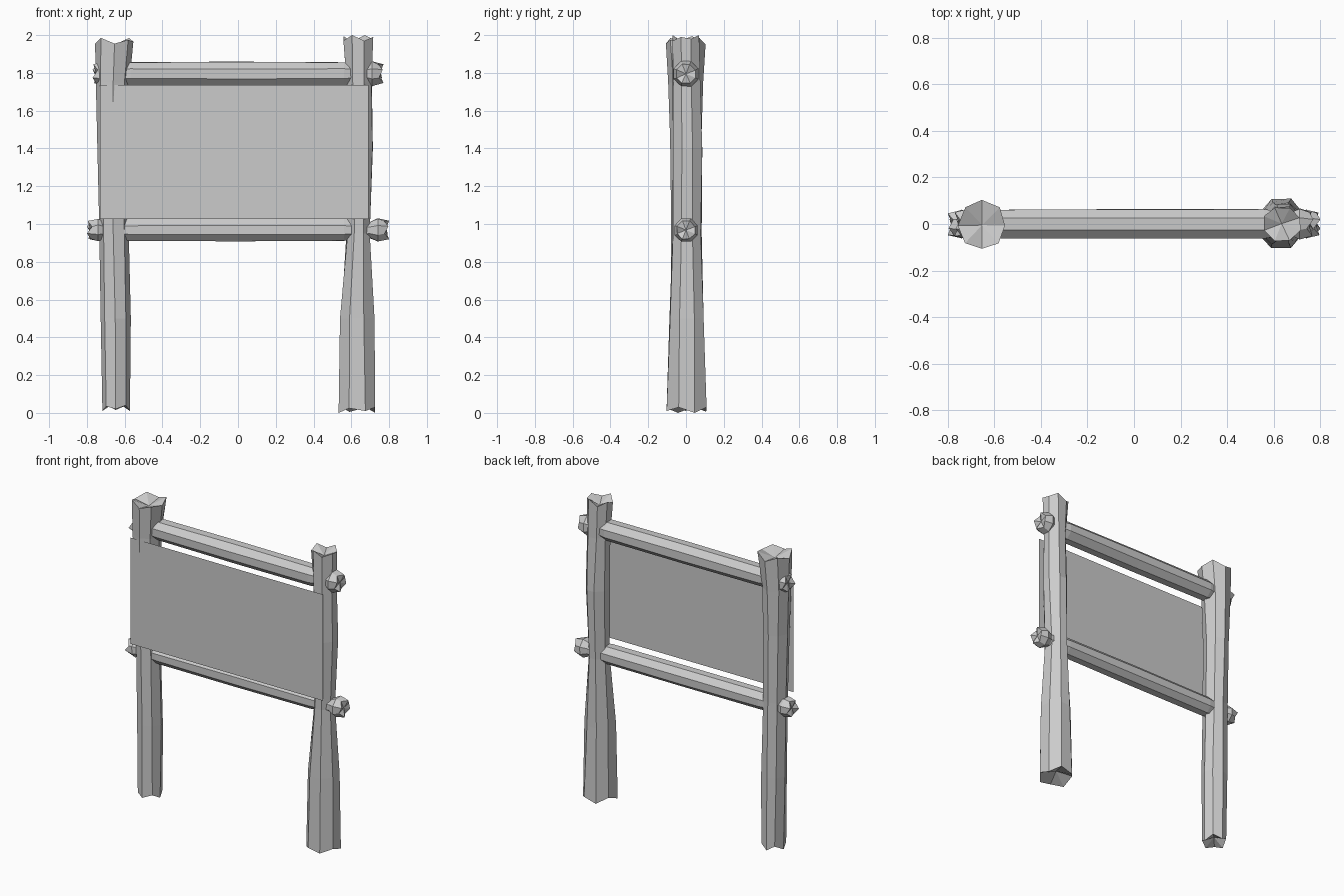
import bpy, bmesh, math, random
from mathutils import Vector

if "Cube" in bpy.data.objects:
    bpy.data.objects.remove(bpy.data.objects["Cube"])

random.seed(4)
SIDES = 8
JAG_A = [0.0, 0.03, 0.005, 0.035, 0.0, 0.025, 0.01, 0.03]
JAG_B = [0.02, 0.0, 0.035, 0.005, 0.03, 0.0, 0.03, 0.01]


def make_object(name, bm):
    bmesh.ops.recalc_face_normals(bm, faces=bm.faces)
    mesh = bpy.data.meshes.new(name)
    bm.to_mesh(mesh)
    bm.free()
    obj = bpy.data.objects.new(name, mesh)
    bpy.context.collection.objects.link(obj)
    return obj


def log(name, rings, place, phase, dent, jag=1.0, wobble=0.004):
    """Rough faceted log. Each ring: position, (min, max) on two cross axes.
    Both ends are jagged, with a centre point sunk by dent."""
    bm = bmesh.new()
    scale = max(math.cos(phase + k * math.tau / SIDES) for k in range(SIDES))
    loops = []
    for n, (t, (a0, a1), (b0, b1)) in enumerate(rings):
        loop = []
        for k in range(SIDES):
            ang = phase + k * math.tau / SIDES
            a = (a0 + a1) / 2 + (a1 - a0) / 2 * math.cos(ang) / scale
            b = (b0 + b1) / 2 + (b1 - b0) / 2 * math.sin(ang) / scale
            a += random.uniform(-wobble, wobble)
            b += random.uniform(-wobble, wobble)
            shift = 0
            if n == 0:
                shift = JAG_A[k] * jag
            elif n == len(rings) - 1:
                shift = -JAG_B[k] * jag
            loop.append(bm.verts.new(place(t + shift, a, b)))
        loops.append(loop)
    for lo, hi in zip(loops, loops[1:]):
        for k in range(SIDES):
            j = (k + 1) % SIDES
            bm.faces.new((lo[k], lo[j], hi[j], hi[k]))
    for n, sign in ((0, 1), (-1, -1)):
        t, (a0, a1), (b0, b1) = rings[n]
        tip = bm.verts.new(place(t + sign * dent, (a0 + a1) / 2, (b0 + b1) / 2))
        for k in range(SIDES):
            bm.faces.new((loops[n][k], loops[n][(k + 1) % SIDES], tip))
    return make_object(name, bm)


def upright(t, a, b):
    return Vector((a, b, t))


def along_x(t, a, b):
    return Vector((t, a, b))


# Upright posts: height, x range, y range
log("left_post", [
    (0.01, (-0.72, -0.57), (-0.08, 0.08)),
    (0.50, (-0.73, -0.57), (-0.078, 0.078)),
    (1.00, (-0.735, -0.583), (-0.077, 0.075)),
    (1.45, (-0.745, -0.582), (-0.086, 0.083)),
    (1.75, (-0.75, -0.578), (-0.098, 0.09)),
    (1.985, (-0.755, -0.55), (-0.11, 0.10)),
], upright, 0, 0.05)
log("right_post", [
    (0.0, (0.535, 0.73), (-0.10, 0.11)),
    (0.50, (0.542, 0.72), (-0.087, 0.093)),
    (0.95, (0.577, 0.695), (-0.07, 0.08)),
    (1.40, (0.575, 0.714), (-0.07, 0.083)),
    (1.75, (0.572, 0.705), (-0.068, 0.072)),
    (2.0, (0.555, 0.713), (-0.07, 0.073)),
], upright, math.pi / 8, 0.055)


# Cross rails with knobbly ends outside the posts
def rail(name, z, r, left, right):
    def ring(x, f):
        return (x, (-r * f, r * f), (z - r * f, z + r * f))
    log(name, [
        ring(left, 0.8), ring(left + 0.06, 1.02), ring(left + 0.10, 0.72),
        ring(-0.57, 0.98), ring(0.0, 1.0), ring(0.56, 0.98),
        ring(right - 0.10, 0.72), ring(right - 0.06, 1.05), ring(right, 0.8),
    ], along_x, math.pi / 8, 0.02, 0.8, 0.002)


rail("top_rail", 1.795, 0.063, -0.77, 0.77)
rail("bottom_rail", 0.968, 0.059, -0.80, 0.80)

# Thin sign panel across the front of the posts
bm = bmesh.new()
corners = [(-0.73, 1.027), (0.69, 1.027), (0.69, 1.735), (-0.73, 1.735)]
bm.faces.new([bm.verts.new((x, -0.09, z)) for x, z in corners])
make_object("sign_panel", bm)
